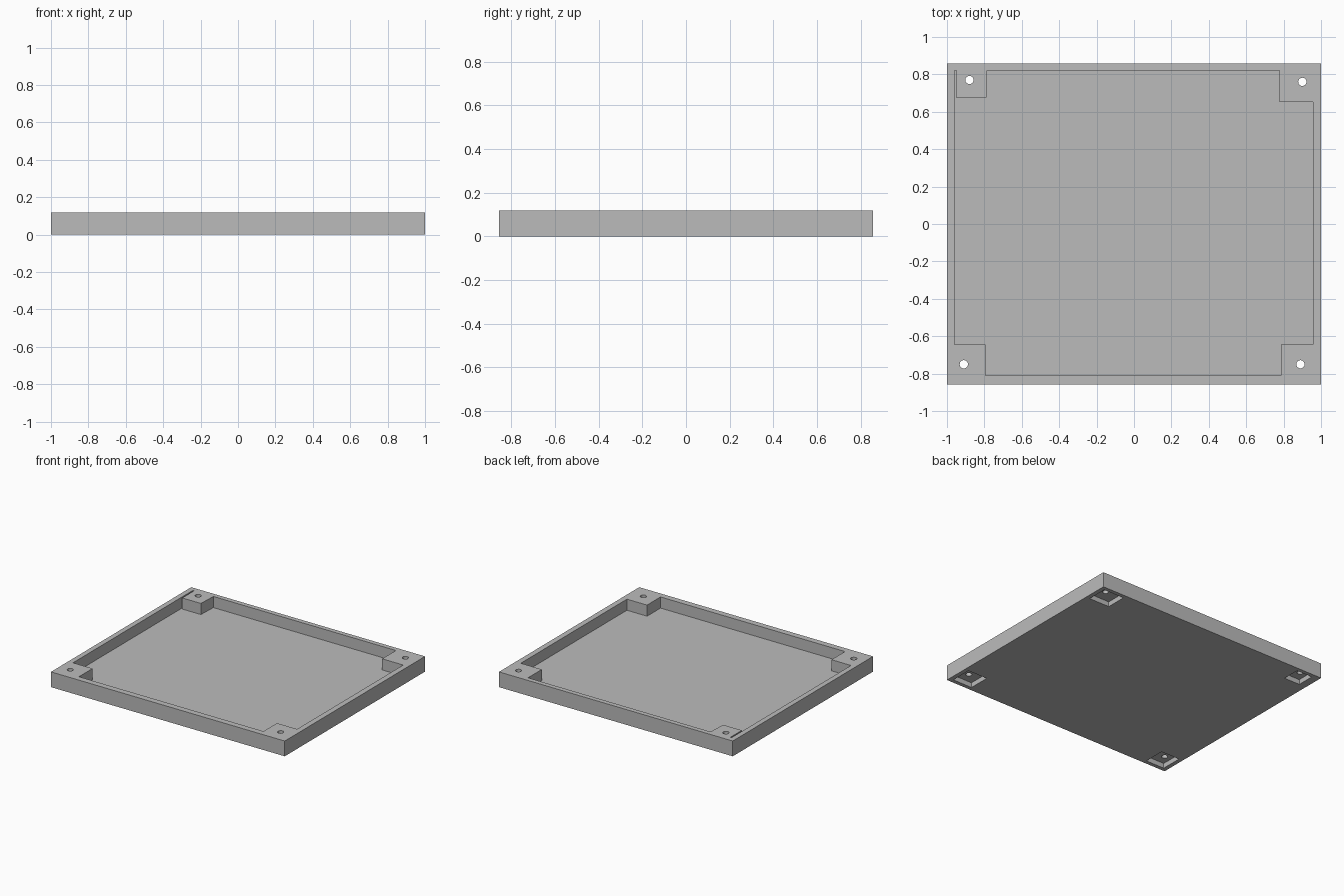
import bpy, bmesh
from mathutils import Matrix, Vector

cube = bpy.data.objects.get("Cube")
if cube:
    bpy.data.objects.remove(cube)

HALF_X, HALF_Y, HEIGHT = 1.0, 0.857, 0.118
FLOOR, POCKET_DEPTH, HOLE_RADIUS = 0.032, 0.038, 0.022

grey = bpy.data.materials.new("plain grey")
grey.use_nodes = True
grey.diffuse_color = (0.5, 0.5, 0.5, 1)
grey.node_tree.nodes["Principled BSDF"].inputs["Base Color"].default_value = (0.5, 0.5, 0.5, 1)


def add_object(name, bm):
    bmesh.ops.recalc_face_normals(bm, faces=bm.faces)
    mesh = bpy.data.meshes.new(name)
    bm.to_mesh(mesh)
    bm.free()
    mesh.materials.append(grey)
    obj = bpy.data.objects.new(name, mesh)
    bpy.context.collection.objects.link(obj)
    return obj


def prism(name, outline, z0, z1):
    """Extrude a flat outline from z0 up to z1."""
    bm = bmesh.new()
    face = bm.faces.new([bm.verts.new((x, y, z0)) for x, y in outline])
    top = bmesh.ops.extrude_face_region(bm, geom=[face])["geom"]
    verts = [v for v in top if isinstance(v, bmesh.types.BMVert)]
    bmesh.ops.translate(bm, verts=verts, vec=(0, 0, z1 - z0))
    return add_object(name, bm)


def box(name, x0, x1, y0, y1, z0, z1):
    return prism(name, [(x0, y0), (x1, y0), (x1, y1), (x0, y1)], z0, z1)


def cylinder(name, x, y):
    bm = bmesh.new()
    bmesh.ops.create_cone(bm, cap_ends=True, segments=24, radius1=HOLE_RADIUS,
                          radius2=HOLE_RADIUS, depth=1,
                          matrix=Matrix.Translation(Vector((x, y, 0))))
    return add_object(name, bm)


def cut(target, cutter):
    cutter.hide_render = True
    mod = target.modifiers.new("cut", "BOOLEAN")
    mod.operation = "DIFFERENCE"
    mod.solver = "EXACT"
    mod.object = cutter
    bpy.context.view_layer.objects.active = target
    bpy.ops.object.modifier_apply(modifier=mod.name)
    bpy.data.objects.remove(cutter)


# Solid slab of the tray
tray = box("tray", -HALF_X, HALF_X, -HALF_Y, HALF_Y, 0, HEIGHT)

# Main recess, leaving four corner blocks and a thin slot beside one of them
recess = [
    (-0.793, -0.81), (0.785, -0.81), (0.785, -0.645), (0.957, -0.645),
    (0.957, 0.652), (0.777, 0.652), (0.777, 0.82), (-0.785, 0.82),
    (-0.79, 0.675), (-0.95, 0.675), (-0.95, 0.82), (-0.96, 0.82),
    (-0.96, -0.645), (-0.793, -0.645),
]
cut(tray, prism("recess_cutter", recess, FLOOR, HEIGHT + 0.1))

# Corner blocks: inner corner, hole centre, distance of pocket from the side
corners = [
    ((-0.793, -0.645), (-0.91, -0.75), 0.033),
    ((0.785, -0.645), (0.89, -0.75), 0.033),
    ((0.777, 0.652), (0.90, 0.76), 0.033),
    ((-0.79, 0.675), (-0.88, 0.77), 0.06),
]
for (bx, by), (hx, hy), gap in corners:
    sx, sy = (1 if bx > 0 else -1), (1 if by > 0 else -1)
    xs = sorted((bx + sx * 0.015, sx * (HALF_X - gap)))
    ys = sorted((by + sy * 0.015, sy * (HALF_Y - 0.03)))
    # Square pocket underneath, then the screw hole through the block
    cut(tray, box("pocket_cutter", *xs, *ys, -0.1, POCKET_DEPTH))
    cut(tray, cylinder("hole_cutter", hx, hy))

# Smooth hole walls, sharp everywhere else
bpy.ops.object.select_all(action="DESELECT")
tray.select_set(True)
bpy.context.view_layer.objects.active = tray
bpy.ops.object.shade_smooth_by_angle()
